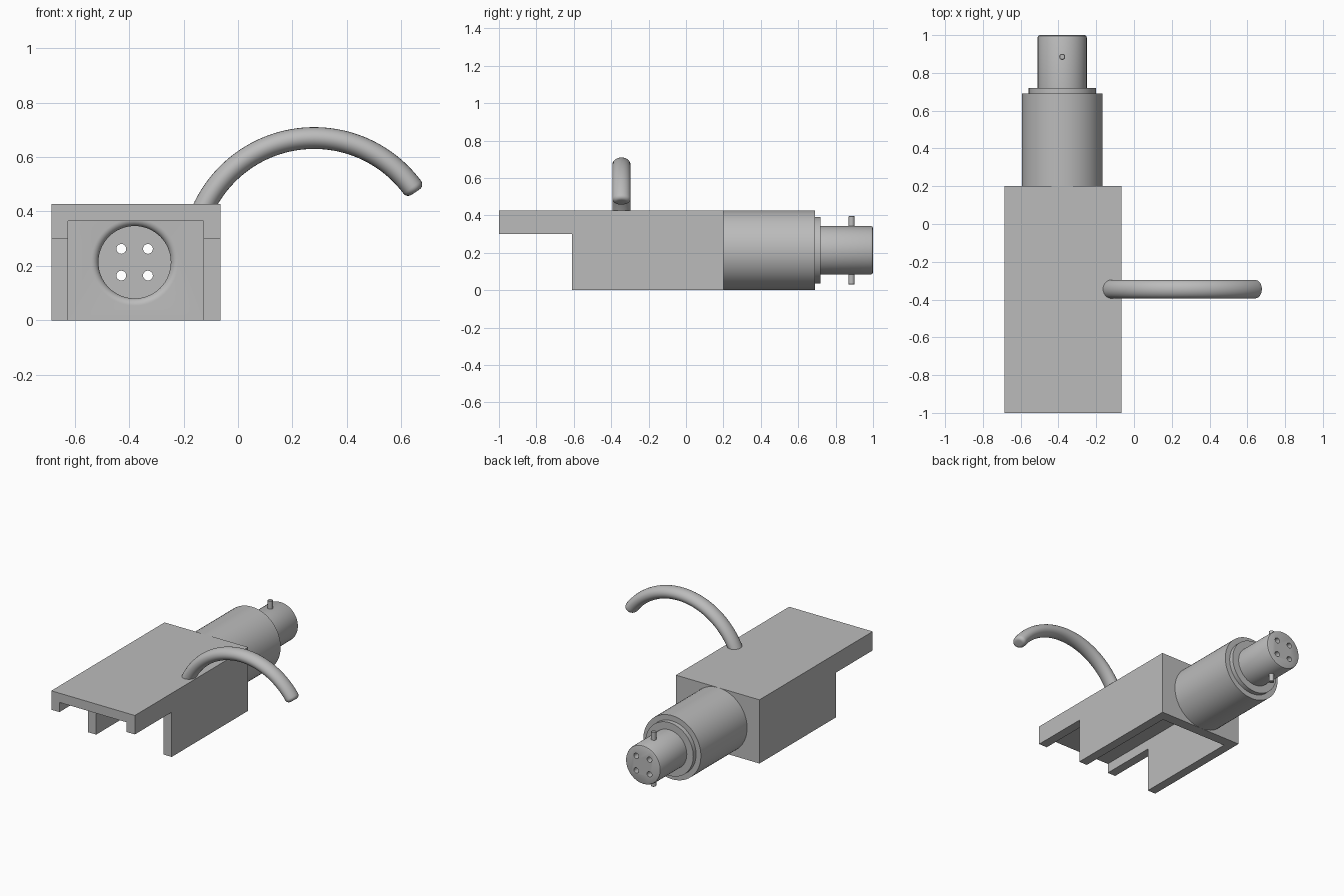
import bpy, bmesh, math
from mathutils import Vector

if "Cube" in bpy.data.objects:
    bpy.data.objects.remove(bpy.data.objects["Cube"])

CX, CZ = -0.38, 0.2135          # axis of the barrel
grey = bpy.data.materials.new("plain grey")
grey.diffuse_color = (0.5, 0.5, 0.5, 1)
grey.use_nodes = True
grey.node_tree.nodes["Principled BSDF"].inputs["Base Color"].default_value = grey.diffuse_color


def finish(name, bm):
    bmesh.ops.recalc_face_normals(bm, faces=bm.faces)
    me = bpy.data.meshes.new(name)
    bm.to_mesh(me)
    bm.free()
    me.materials.append(grey)
    ob = bpy.data.objects.new(name, me)
    bpy.context.collection.objects.link(ob)
    return ob


def activate(ob):
    bpy.ops.object.select_all(action='DESELECT')
    ob.select_set(True)
    bpy.context.view_layer.objects.active = ob


def smooth(ob):
    activate(ob)
    bpy.ops.object.shade_smooth_by_angle(angle=math.radians(35))


def skin(name, rings):
    """Closed tube through a list of equal rings, capped at both ends."""
    bm = bmesh.new()
    vs = [[bm.verts.new(p) for p in ring] for ring in rings]
    n = len(vs[0])
    for a, b in zip(vs, vs[1:]):
        for i in range(n):
            bm.faces.new((a[i], a[(i + 1) % n], b[(i + 1) % n], b[i]))
    bm.faces.new(vs[0])
    bm.faces.new(vs[-1])
    return finish(name, bm)


def lathe(name, profile, x=CX, z=CZ, n=64):
    """Revolve (radius, y) points about an axis parallel to y."""
    angs = [math.tau * i / n for i in range(n)]
    return skin(name, [[(x + r * math.cos(a), y, z + r * math.sin(a)) for a in angs]
                       for r, y in profile])


def cut(ob, cutter):
    cutter.hide_render = True
    m = ob.modifiers.new("cut", 'BOOLEAN')
    m.operation, m.solver, m.object = 'DIFFERENCE', 'EXACT', cutter
    activate(ob)
    bpy.ops.object.modifier_apply(modifier=m.name)
    bpy.data.objects.remove(cutter)


# Shell: stepped side profile across x, hollowed from the front and below
side = [(-1, 0.3), (-0.61, 0.3), (-0.61, 0), (0.2, 0), (0.2, 0.427), (-1, 0.427)]
shell = skin("shell", [[(x, y, z) for y, z in side] for x in (-0.685, -0.065)])
hollow = [(-1.2, -0.2), (0.13, -0.2), (0.13, 0.365), (-1.2, 0.365)]
cut(shell, skin("hollow_cutter", [[(x, y, z) for y, z in hollow] for x in (-0.625, -0.127)]))

# Round opening in the back wall with a rounded lip
lip = [(0.16 - 0.027 * math.sin(t), 0.157 - 0.027 * math.cos(t))
       for t in [math.pi / 2 * i / 8 for i in range(1, 9)]]
cut(shell, lathe("opening_cutter", [(0.16, 0.1), (0.16, 0.13)] + lip + [(0.133, 0.3)]))
smooth(shell)

# Barrel: sleeve, collar and plug, with four pin holes right through
barrel = lathe("barrel", [(0.2135, 0.195), (0.2135, 0.69), (0.178, 0.69), (0.178, 0.72),
                          (0.13, 0.72), (0.13, 0.988), (0.1265, 0.9965), (0.118, 1.0)])
for dx in (-0.049, 0.049):
    for dz in (-0.049, 0.049):
        cut(barrel, lathe("pin_hole_cutter", [(0.018, 0.1), (0.018, 1.1)],
                          CX + dx, CZ + dz, 24))
smooth(barrel)

# Locking pin standing across the plug
bm = bmesh.new()
ring = [math.tau * i / 24 for i in range(24)]
bm.free()
pin = skin("locking_pin", [[(CX + r * math.cos(a), 0.885 + r * math.sin(a), z) for a in ring]
                           for r, z in ((0.013, 0.03), (0.016, 0.033), (0.016, 0.394), (0.013, 0.397))])
smooth(pin)

# Finger lift: oval section swept on an arc, with a softened tip
steps = [(156 - 122 * i / 48, 0.0) for i in range(47)]
fillet = 0.022
stations = steps + [(34 + math.degrees(fillet * (1 - math.sin(t)) / 0.45), fillet * (1 - math.cos(t)))
                    for t in [math.pi / 2 * i / 6 for i in range(7)]]
rings = []
for deg, inset in stations:
    t = math.radians(deg)
    out = Vector((math.cos(t), 0, math.sin(t)))
    mid = Vector((0.28, -0.345, 0.22)) + out * 0.45
    rings.append([mid + out * (0.04 - inset) * math.cos(a)
                  + Vector((0, 1, 0)) * (0.049 - inset) * math.sin(a) for a in ring])
smooth(skin("finger_lift", rings))
